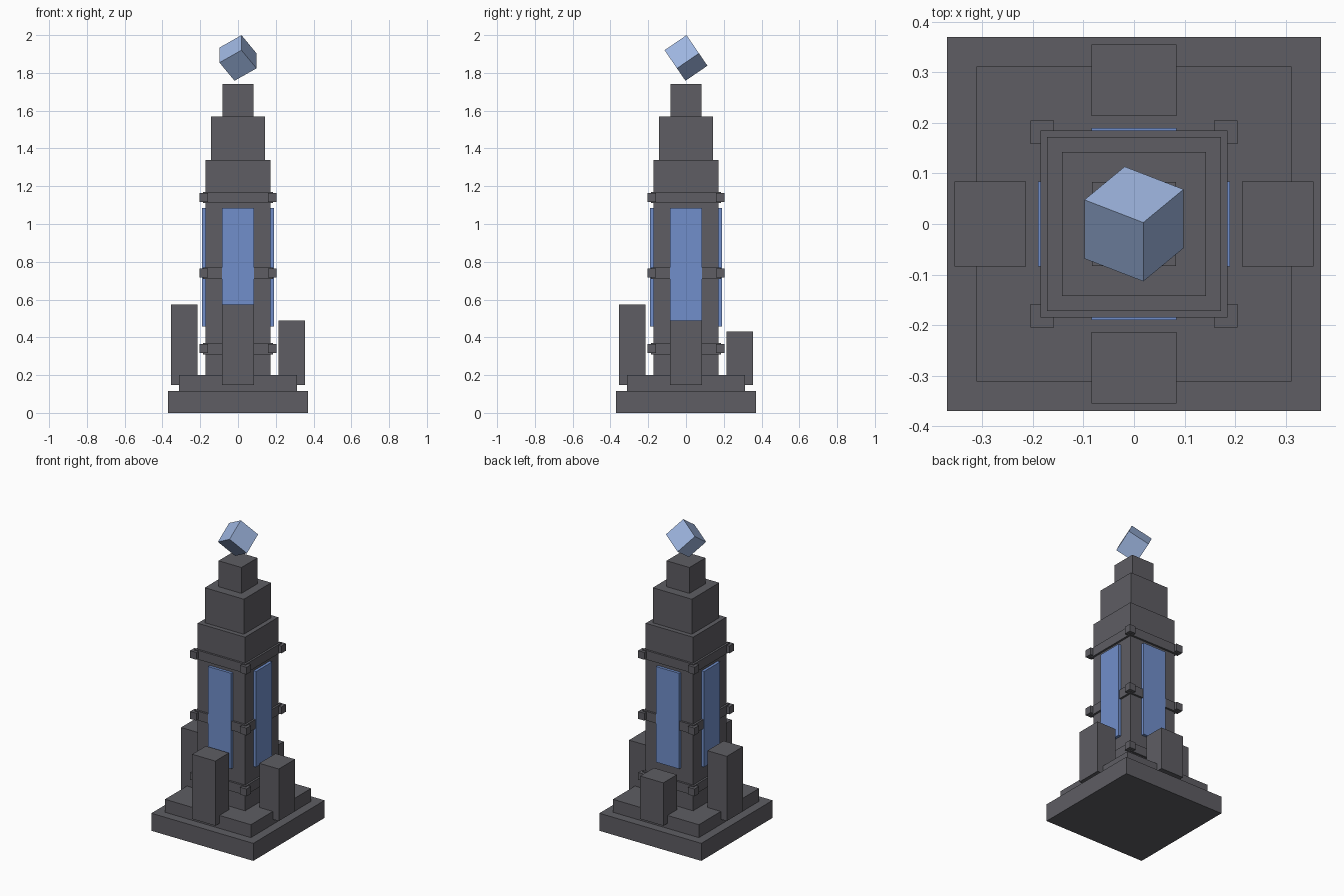
import bpy, bmesh
from mathutils import Matrix, Vector

if "Cube" in bpy.data.objects:
    bpy.data.objects.remove(bpy.data.objects["Cube"])


def material(name, rgb):
    m = bpy.data.materials.new(name)
    m.diffuse_color = (*rgb, 1.0)
    m.use_nodes = True
    m.node_tree.nodes["Principled BSDF"].inputs["Base Color"].default_value = m.diffuse_color
    return m


STONE = material("dark_stone", (0.112, 0.110, 0.125))
PANEL = material("blue_glow", (0.165, 0.275, 0.60))
CRYSTAL = material("pale_blue_crystal", (0.342, 0.468, 0.745))


def box(name, lo, hi, mat, rot=None):
    """Box between two corners, optionally turned about its centre."""
    lo, hi = Vector(lo), Vector(hi)
    bm = bmesh.new()
    bmesh.ops.create_cube(bm, size=1.0)
    bmesh.ops.scale(bm, vec=hi - lo, verts=bm.verts)
    if rot:
        bmesh.ops.transform(bm, matrix=rot, verts=bm.verts)
    bmesh.ops.translate(bm, vec=(lo + hi) / 2, verts=bm.verts)
    me = bpy.data.meshes.new(name)
    bm.to_mesh(me)
    bm.free()
    me.materials.append(mat)
    ob = bpy.data.objects.new(name, me)
    bpy.context.collection.objects.link(ob)
    return ob


def tier(name, half, z0, z1):
    return box(name, (-half, -half, z0), (half, half, z1), STONE)


# Stepped base, shaft and stepped crown
tier("base_slab", 0.37, 0.0, 0.115)
tier("base_step", 0.312, 0.115, 0.20)
tier("shaft", 0.172, 0.20, 1.34)
tier("crown_lower", 0.142, 1.34, 1.57)
tier("crown_upper", 0.083, 1.57, 1.74)

# Bands round the shaft with a small block at each corner
for i, z in enumerate((0.34, 0.74, 1.14)):
    tier(f"band_{i}", 0.185, z - 0.03, z + 0.03)
    for sx in (-1, 1):
        for sy in (-1, 1):
            c = Vector((sx * 0.1815, sy * 0.1815, z))
            h = Vector((0.023, 0.023, 0.024))
            box(f"corner_block_{i}_{sx}_{sy}", c - h, c + h, STONE)

# A buttress and a glowing panel on each side
sides = (("front", -1, 1, 0.573), ("back", -1, -1, 0.43),
         ("left", 0, -1, 0.573), ("right", 0, 1, 0.49))
for side, kind, sign, top in sides:
    def outward(a, b, half, z0, z1, name, mat):
        if kind == -1:      # along y, front is negative
            y = sorted((-sign * a, -sign * b))
            box(name, (-half, y[0], z0), (half, y[1], z1), mat)
        else:               # along x
            x = sorted((sign * a, sign * b))
            box(name, (x[0], -half, z0), (x[1], half, z1), mat)
    outward(0.214, 0.355, 0.084, 0.148, top, side + "_buttress", STONE)
    outward(0.170, 0.190, 0.084, 0.458, 1.086, side + "_panel", PANEL)

# Tilted floating cube above the crown
h = 0.0705
tilt = Matrix.Rotation(0.6, 4, 'X') @ Matrix.Rotation(-0.6, 4, 'Y')
box("floating_cube", (-h, -h, 1.879 - h), (h, h, 1.879 + h), CRYSTAL, tilt)
